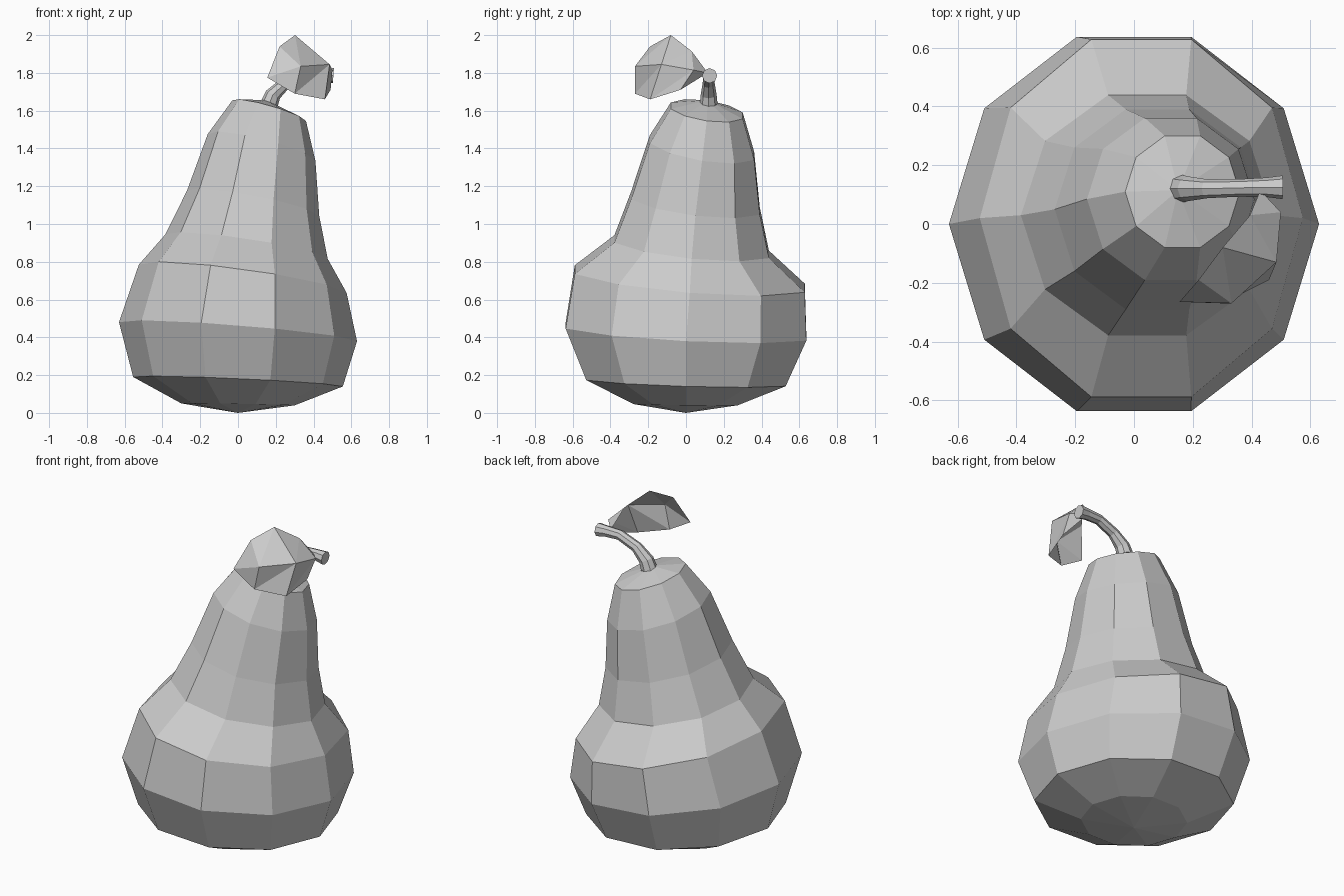
import bpy, bmesh, math
from mathutils import Vector

cube = bpy.data.objects.get("Cube")
if cube:
    bpy.data.objects.remove(cube, do_unlink=True)

grey = bpy.data.materials.new("plain grey")
grey.use_nodes = True
colour = (0.6, 0.6, 0.6, 1.0)
grey.diffuse_color = colour
bsdf = grey.node_tree.nodes["Principled BSDF"]
bsdf.inputs["Base Color"].default_value = colour
bsdf.inputs["Roughness"].default_value = 0.8


def finish(name, bm, fix_normals=True):
    if fix_normals:
        bmesh.ops.recalc_face_normals(bm, faces=bm.faces[:])
    mesh = bpy.data.meshes.new(name)
    bm.to_mesh(mesh)
    bm.free()
    mesh.materials.append(grey)
    obj = bpy.data.objects.new(name, mesh)
    bpy.context.collection.objects.link(obj)
    return obj


def loft(name, rings, start, end):
    """Skin a stack of rings and close each end with a fan to a point."""
    bm = bmesh.new()
    loops = [[bm.verts.new(p) for p in ring] for ring in rings]
    n = len(loops[0])
    for a, b in zip(loops, loops[1:]):
        for i in range(n):
            j = (i + 1) % n
            bm.faces.new((a[i], a[j], b[j], b[i]))
    for loop, point in ((loops[0], start), (loops[-1], end)):
        tip = bm.verts.new(point)
        for i in range(n):
            bm.faces.new((loop[i], loop[(i + 1) % n], tip))
    return finish(name, bm)


# Pear body: leaning ten-sided rings
# centre x, y, z, radius x, y, slope along x, y
BODY = [
    (0.00, 0.00, 0.045, 0.30, 0.29, -0.017, -0.01),
    (0.00, 0.00, 0.165, 0.555, 0.555, -0.045, -0.03),
    (0.00, 0.00, 0.43, 0.63, 0.67, -0.08, -0.05),
    (0.025, 0.02, 0.71, 0.55, 0.64, -0.136, -0.08),
    (0.045, 0.03, 0.88, 0.43, 0.43, -0.15, -0.10),
    (0.08, 0.05, 1.11, 0.35, 0.358, -0.19, -0.12),
    (0.125, 0.085, 1.405, 0.285, 0.29, -0.25, -0.16),
    (0.165, 0.11, 1.60, 0.195, 0.20, -0.28, -0.14),
]


def body_ring(cx, cy, cz, rx, ry, sx, sy):
    ring = []
    for i in range(10):
        a = math.tau * i / 10
        dx, dy = rx * math.cos(a), ry * math.sin(a)
        ring.append((cx + dx, cy + dy, cz + sx * dx + sy * dy))
    return ring


loft("pear_body", [body_ring(*r) for r in BODY], (0, 0, 0), (0.15, 0.115, 1.655))

# Stem: bent tube that flares at both ends
# x, y, z, radius, direction angle above horizontal in degrees
STEM = [
    (0.165, 0.12, 1.635, 0.047, 75),
    (0.185, 0.12, 1.685, 0.042, 62),
    (0.25, 0.12, 1.745, 0.032, 38),
    (0.36, 0.123, 1.79, 0.030, 10),
    (0.45, 0.125, 1.79, 0.033, -2),
    (0.505, 0.125, 1.785, 0.040, -4),
]


def stem_ring(x, y, z, r, degrees):
    t = math.radians(degrees)
    up = Vector((-math.sin(t), 0, math.cos(t)))
    side = Vector((0, 1, 0))
    c = Vector((x, y, z))
    return [c + r * (math.cos(a) * side + math.sin(a) * up)
            for a in (math.tau * i / 8 for i in range(8))]


loft("stem", [stem_ring(*s) for s in STEM], STEM[0][:3], STEM[-1][:3])

# Leaf: thin sheet folded along a midrib
base, tip = (0.43, 0.115, 1.80), (0.155, -0.265, 1.775)
left_edge = [(0.395, 0.03, 1.915), (0.302, -0.08, 2.0), (0.22, -0.19, 1.94)]
midrib = [(0.50, 0.04, 1.815), (0.485, -0.13, 1.845), (0.332, -0.27, 1.835)]
right_edge = [(0.49, -0.03, 1.71), (0.46, -0.19, 1.66), (0.30, -0.27, 1.69)]

bm = bmesh.new()
vb, vt = bm.verts.new(base), bm.verts.new(tip)
L, M, R = ([bm.verts.new(p) for p in row] for row in (left_edge, midrib, right_edge))
for a, b in ((L, M), (M, R)):
    bm.faces.new((vb, a[0], b[0]))
    for i in range(2):
        bm.faces.new((a[i], a[i + 1], b[i + 1]))
        bm.faces.new((a[i], b[i + 1], b[i]))
    bm.faces.new((a[2], vt, b[2]))
# Turn the sheet so its outer side faces front
bm.normal_update()
if sum(f.normal.y * f.calc_area() for f in bm.faces) > 0:
    bmesh.ops.reverse_faces(bm, faces=bm.faces[:])
finish("leaf", bm, fix_normals=False)
